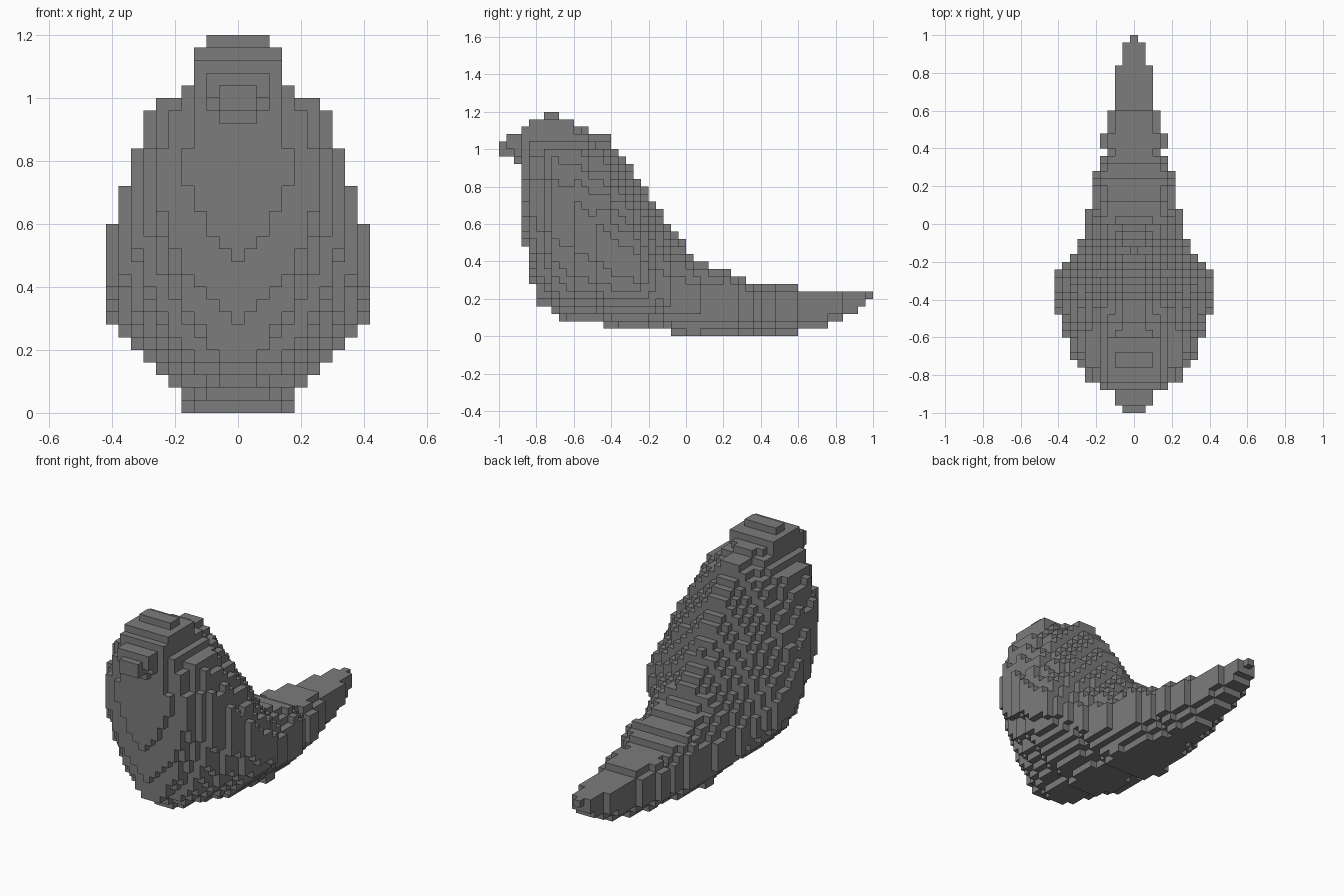
import bpy
import bmesh

cube = bpy.data.objects.get("Cube")
if cube:
    bpy.data.objects.remove(cube, do_unlink=True)

CELL = 0.04   # block size; all profiles below are counted in blocks
LENGTH = 50

# Side profile: top and bottom edge along the length
TOP = [(0, 26), (6, 30), (7, 30), (10, 28), (14, 26.6), (15, 25.4), (24, 12.6),
       (26, 10.3), (28, 9.4), (30, 9), (33, 7), (39, 7), (40, 6), (49, 6)]
BOTTOM = [(0, 24), (1, 24), (2, 23), (3, 12), (4, 7), (5, 4), (7, 3), (8, 2.4),
          (13, 1.6), (22, 0.6), (23, 0), (39, 0), (40, 0.6), (44, 1.7),
          (47, 3.2), (49, 5)]
# Half width along the length, and the widest it may be at each height
WIDTH = [(0, 1), (1, 2), (2, 2), (3, 4.4), (4, 6), (5, 6.3), (7, 7.7), (10, 8.8),
         (12, 9.3), (13, 10), (18, 10), (20, 8), (22, 6.7), (26, 5.6), (31, 5),
         (32, 4), (33, 4), (34, 3), (35, 4), (36, 4), (37, 3), (39, 3), (40, 2),
         (45, 2), (46, 1), (48, 1), (49, 0)]
FRONT = [(0, 4), (1, 4), (6, 9), (8, 10), (14, 10), (15, 9.3), (18, 8.4), (22, 7.3),
         (23, 7), (24, 6), (25, 4), (26, 3), (28, 3), (29, 2)]
# Cross-section: height of the widest point, then boxiness above and below it
WAIST = [(3, 0.44), (4, 0.5), (9, 0.5), (13, 0.42), (25, 0.42), (32, 0.5)]
UPPER = [(2, 4), (3, 1.4), (5, 2), (9, 2), (13, 1.5), (15, 1.35), (22, 1.3),
         (26, 2.3), (31, 4)]
LOWER = [(2, 1.6), (3, 1.2), (4, 1.4), (6, 1.65), (9, 1.9), (20, 1.9), (26, 3),
         (29, 3), (34, 2)]
# Head: a narrow block on top of the shoulders
HEAD_SLICES = range(3, 10)
HEAD_BASE, HEAD_HALF = 24, 3


def sample(profile, at):
    """Linear interpolation along a profile."""
    if at <= profile[0][0]:
        return profile[0][1]
    for (a, va), (b, vb) in zip(profile, profile[1:]):
        if at <= b:
            return va + (vb - va) * (at - a) / (b - a)
    return profile[-1][1]


def fill_volume():
    """Collect all solid blocks, slice by slice."""
    solid = set()
    for j in range(LENGTH):
        low, high = round(sample(BOTTOM, j)), round(sample(TOP, j))
        waist = low + (high - low) * sample(WAIST, j)
        width = round(sample(WIDTH, j)) + 0.45
        for k in range(low, high):
            rise = k + 0.5 - waist
            if rise > 0:
                t, power = rise / (high - waist), sample(UPPER, j)
            else:
                t, power = rise / (low - waist), sample(LOWER, j)
            half = int(width * (1 - t ** power) ** (1 / power))
            if j in HEAD_SLICES and k >= HEAD_BASE:
                half = max(half, HEAD_HALF)
            half = min(half, round(sample(FRONT, k)))
            solid.update((i, j, k) for i in range(-half, half + 1))
    return solid


def build_part(name, solid, start, end, material):
    """Skin the outer faces of the blocks between two slices."""
    bm = bmesh.new()
    corners = {}

    def corner(c):
        if c not in corners:
            x, y, z = c
            corners[c] = bm.verts.new(((x - 0.5) * CELL, (y - LENGTH / 2) * CELL, z * CELL))
        return corners[c]

    for block in sorted(b for b in solid if start <= b[1] < end):
        for axis in range(3):
            u, v = (axis + 1) % 3, (axis + 2) % 3
            for side in (0, 1):
                near = list(block)
                near[axis] += 2 * side - 1
                if tuple(near) in solid:
                    continue
                ring = []
                for du, dv in ((0, 0), (1, 0), (1, 1), (0, 1)):
                    c = list(block)
                    c[axis] += side
                    c[u] += du
                    c[v] += dv
                    ring.append(corner(tuple(c)))
                bm.faces.new(ring if side else ring[::-1])
    mesh = bpy.data.meshes.new(name)
    bm.to_mesh(mesh)
    bm.free()
    mesh.materials.append(material)
    bpy.context.collection.objects.link(bpy.data.objects.new(name, mesh))


grey = bpy.data.materials.new("stone_grey")
grey.use_nodes = True
colour = (0.2, 0.2, 0.2, 1)
grey.diffuse_color = colour
grey.node_tree.nodes["Principled BSDF"].inputs["Base Color"].default_value = colour

# Bird parts from front to back
volume = fill_volume()
for part, first, last in (("beak", 0, 3), ("body", 3, 25), ("tail", 25, LENGTH)):
    build_part(part, volume, first, last, grey)
